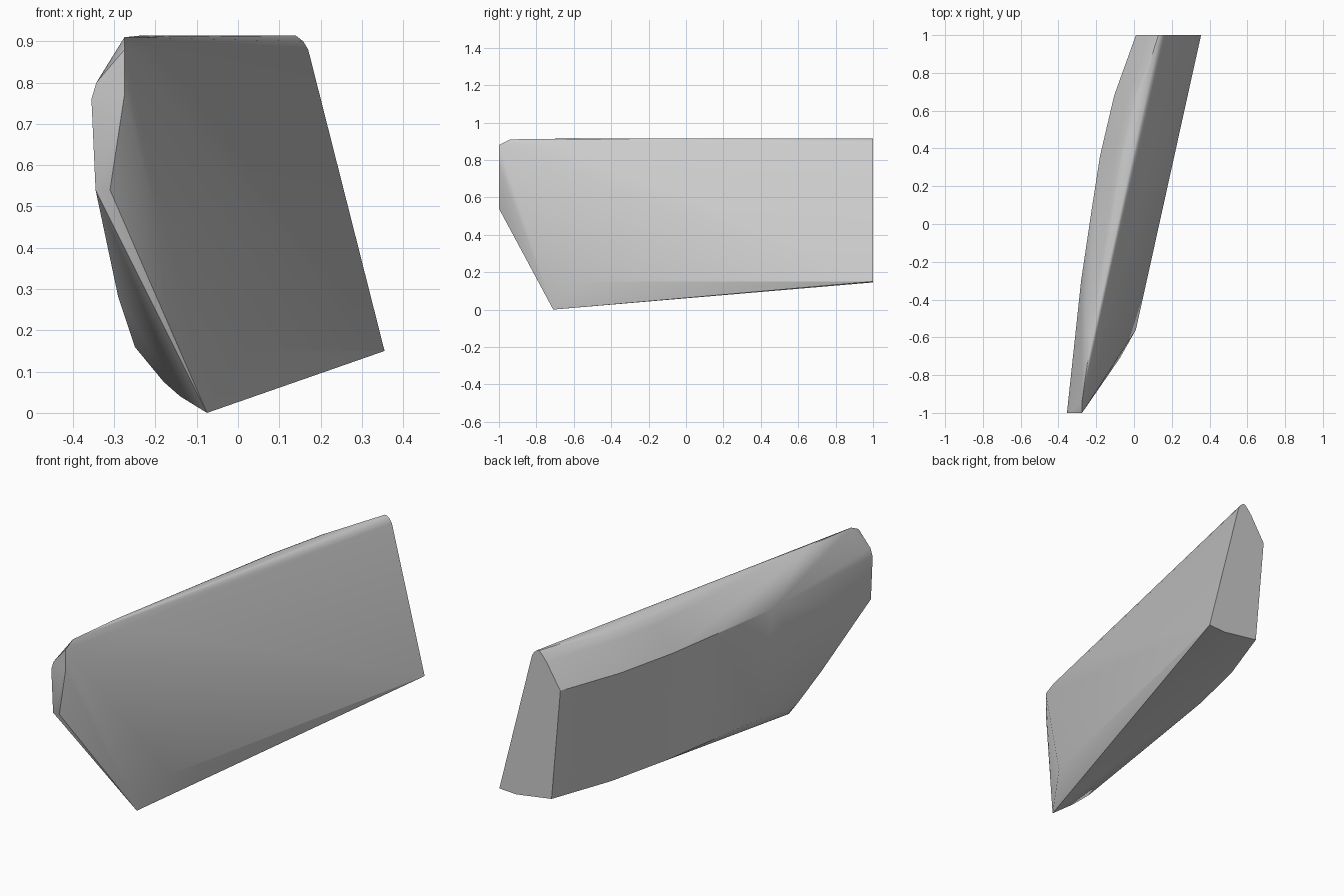
import bpy
import bmesh
import math

cube = bpy.data.objects.get("Cube")
if cube:
    bpy.data.objects.remove(cube)

# Stone grey
grey = bpy.data.materials.new("light_grey")
grey.use_nodes = True
colour = (0.6, 0.6, 0.6, 1)
grey.diffuse_color = colour
grey.node_tree.nodes["Principled BSDF"].inputs["Base Color"].default_value = colour

points = []

# Bowed outer side: shoulder, upper round, top and lower edge follow one plan curve
bow = [(-0.28, -0.3), (-0.225, 0.07), (-0.18, 0.36), (-0.105, 0.68), (0.01, 1)]
for x, y in bow:
    points += [(x, y, 0.74), (x + 0.08, y, 0.87), (x + 0.105, y, 0.9),
               (x + 0.13, y, 0.914), (x + 0.05, y, 0.175)]

# Flat leaning side, with a softened top edge and a sharp bottom edge
slope = 0.221
for y in (-0.65, 1):
    x = 0.355 + (y - 1) * slope
    points += [(x - 0.185, y, 0.88), (x - 0.197, y, 0.9), (x - 0.225, y, 0.914)]
points += [(0.01, -0.56, 0.15), (0.355, 1, 0.15), (0.26, 1, 0.145)]

# Narrow nose
points += [(-0.31, -1, 0.54), (-0.345, -1, 0.54), (-0.355, -1, 0.76),
           (-0.343, -1, 0.8), (-0.275, -1, 0.77), (-0.275, -1, 0.88),
           (-0.275, -0.94, 0.91)]

# Pointed heel and the rounded underside rising from it
points += [(-0.075, -0.71, 0), (-0.14, -0.63, 0.04), (-0.18, -0.56, 0.075),
           (-0.25, -0.55, 0.16), (-0.29, -0.68, 0.28)]

# Wrap the profile points in one solid
bm = bmesh.new()
for p in points:
    bm.verts.new(p)
hull = bmesh.ops.convex_hull(bm, input=bm.verts)
spare = {g for g in hull["geom_interior"] + hull["geom_unused"]
         if isinstance(g, bmesh.types.BMVert)}
bmesh.ops.delete(bm, geom=list(spare), context="VERTS")
bmesh.ops.dissolve_limit(bm, angle_limit=math.radians(1), verts=bm.verts, edges=bm.edges)
bmesh.ops.recalc_face_normals(bm, faces=bm.faces)

mesh = bpy.data.meshes.new("wedge_block")
bm.to_mesh(mesh)
bm.free()
mesh.materials.append(grey)
block = bpy.data.objects.new("wedge_block", mesh)
bpy.context.collection.objects.link(block)

# Smooth shading that keeps the hard rims
bpy.ops.object.select_all(action="DESELECT")
block.select_set(True)
bpy.context.view_layer.objects.active = block
bpy.ops.object.shade_smooth_by_angle(angle=math.radians(30))
